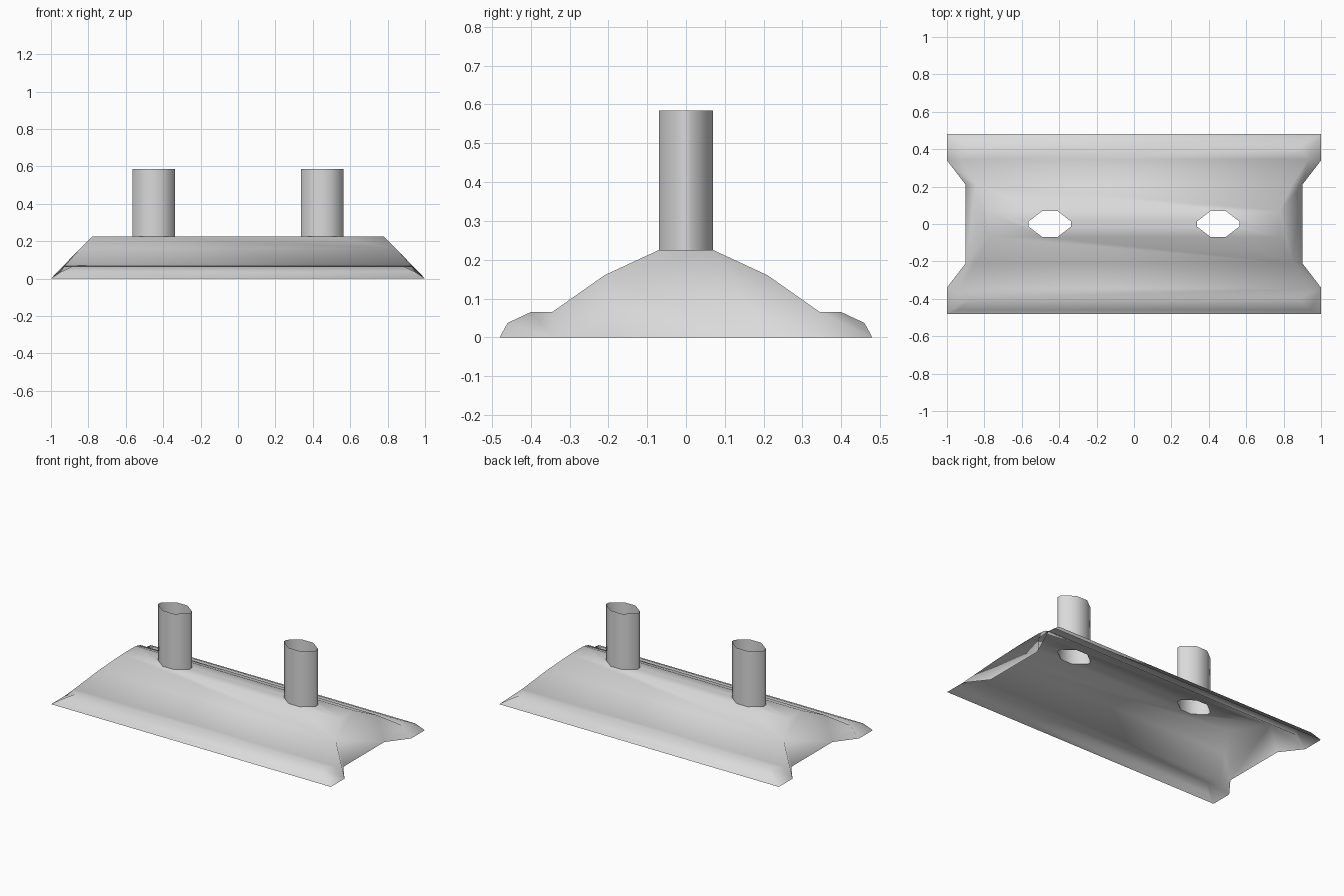
import bpy, bmesh, math

if "Cube" in bpy.data.objects:
    bpy.data.objects.remove(bpy.data.objects["Cube"])

mat = bpy.data.materials.new("light grey")
mat.diffuse_color = (0.7, 0.7, 0.7, 1)
mat.use_nodes = True
mat.node_tree.nodes["Principled BSDF"].inputs["Base Color"].default_value = mat.diffuse_color


def finish(bm, name, angle):
    me = bpy.data.meshes.new(name)
    bm.to_mesh(me)
    bm.free()
    ob = bpy.data.objects.new(name, me)
    bpy.context.collection.objects.link(ob)
    me.materials.append(mat)
    bpy.ops.object.select_all(action='DESELECT')
    ob.select_set(True)
    bpy.context.view_layer.objects.active = ob
    bpy.ops.object.shade_smooth_by_angle(angle=math.radians(angle))
    return ob


# cross-section of one flank: y, z, half length at that height
half = [(-.48, 0, 1), (-.46, .037, .945), (-.40, .065, .885),
        (-.345, .065, .93), (-.21, .16, .845), (-.07, .225, .78)]
rows = half + [(-y, z, x) for y, z, x in reversed(half)]
TOP, HEIGHT, CX = .225, .585, .45

# outline of a tube, counter-clockwise from above, starting at front left
ring = [(-.04, -.07), (.04, -.07), (.113, -.014), (.113, .014),
        (.04, .07), (-.04, .07), (-.113, .014), (-.113, -.014)]

# canopy: open-bottomed shell with notched, sloping ends
bm = bmesh.new()


def face(points):
    bm.faces.new([bm.verts.new(p) for p in points])


def row(i):
    """Points along one lengthwise row, from left to right."""
    y, z, xe = rows[i]
    xs = [-xe, xe]
    if i in (5, 6):   # rows touching the tube holes
        xs = [-xe, -CX - .04, -CX + .04, CX - .04, CX + .04, xe]
    return [(x, y, z) for x in xs]


for i in range(11):
    if i != 5:
        face(row(i) + row(i + 1)[::-1])

# flat ridge, cut around the two tube holes
hole_l = [(x - CX, y, TOP) for x, y in ring]
hole_r = [(x + CX, y, TOP) for x, y in ring]
f, b = row(5), row(6)
face([f[0], hole_l[0], hole_l[7], hole_l[6], hole_l[5], b[0]])
face([hole_l[1], hole_r[0], hole_r[7], hole_r[6], hole_r[5],
      hole_l[4], hole_l[3], hole_l[2]])
face([hole_r[1], f[5], b[5], hole_r[4], hole_r[3], hole_r[2]])

# sloping end walls
for s in (-1, 1):
    r = [(s * x, y, z) for y, z, x in rows]
    g = [(s, -.34, 0), (s * .9, -.21, 0), (s * .9, .21, 0), (s, .34, 0)]
    walls = [[r[0], g[0], r[3], r[2], r[1]],
             [g[0], g[1], r[4], r[3]],
             [g[1], g[2], r[7], r[6], r[5], r[4]],
             [g[2], g[3], r[8], r[7]],
             [g[3], r[11], r[10], r[9], r[8]]]
    for w in walls:
        face(w if s > 0 else w[::-1])
bmesh.ops.remove_doubles(bm, verts=bm.verts[:], dist=.0005)
finish(bm, "canopy", 80)

# hollow tubes, open at both ends
for side, cx in (("left", -CX), ("right", CX)):
    bm = bmesh.new()
    lo = [bm.verts.new((cx + x, y, TOP)) for x, y in ring]
    hi = [bm.verts.new((cx + x, y, HEIGHT)) for x, y in ring]
    for k in range(8):
        n = (k + 1) % 8
        bm.faces.new((lo[k], lo[n], hi[n], hi[k]))
    finish(bm, side + "_tube", 60)
